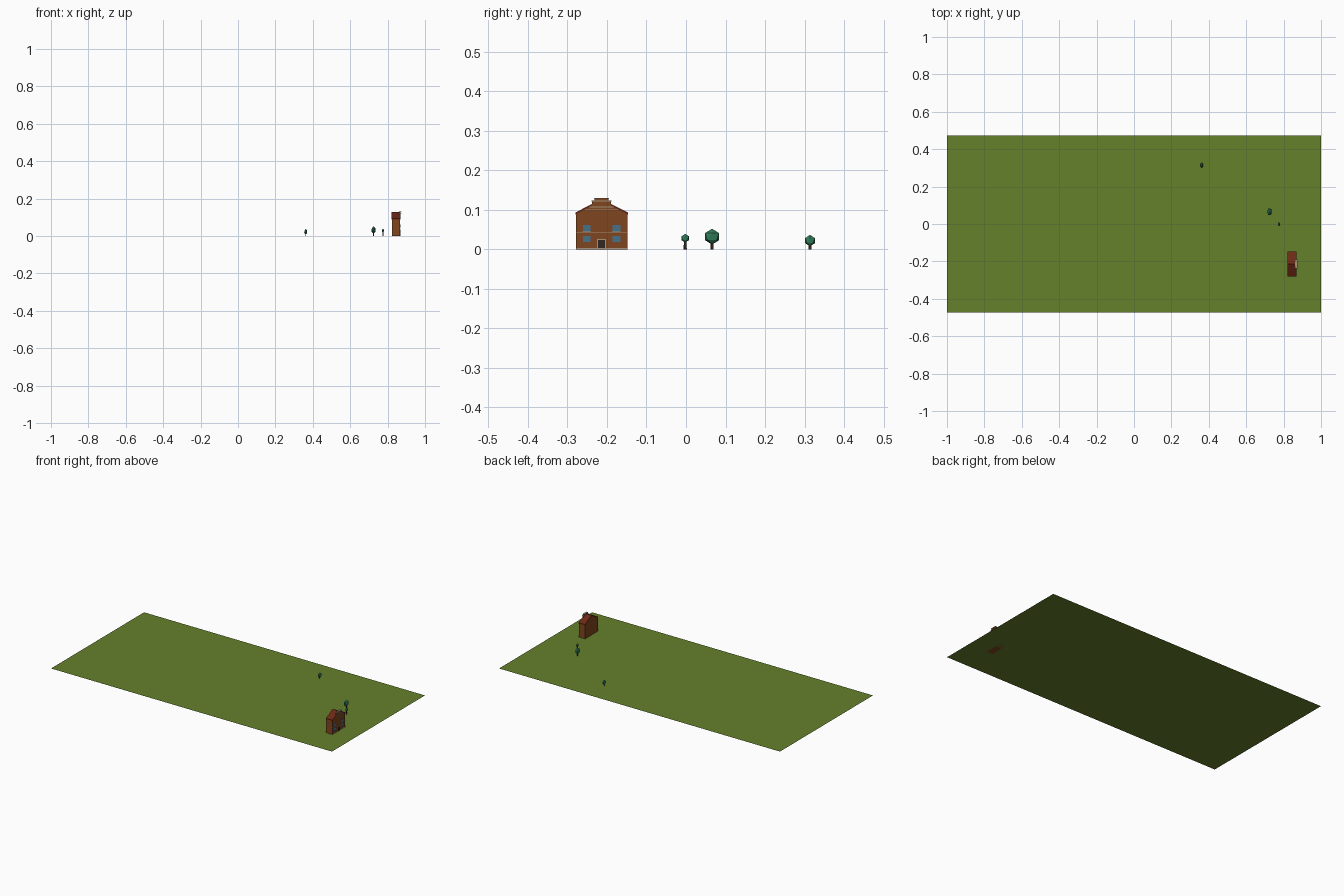
import bpy, bmesh
from mathutils import Matrix

if "Cube" in bpy.data.objects:
    bpy.data.objects.remove(bpy.data.objects["Cube"])


def material(name, r, g, b):
    m = bpy.data.materials.new(name)
    m.diffuse_color = (r, g, b, 1)
    m.use_nodes = True
    m.node_tree.nodes["Principled BSDF"].inputs["Base Color"].default_value = m.diffuse_color
    return m


GRASS = material("grass", 0.13, 0.22, 0.025)
BRICK = material("brick", 0.21, 0.06, 0.014)
ROOF = material("roof_tile", 0.15, 0.022, 0.008)
STONE = material("stone", 0.40, 0.30, 0.19)
GLASS = material("glass", 0.06, 0.17, 0.26)
DARK = material("dark_wood", 0.03, 0.02, 0.015)
LEAF = material("leaf", 0.03, 0.20, 0.10)
BARK = material("bark", 0.07, 0.035, 0.02)


def finish(name, bm, mat):
    bmesh.ops.recalc_face_normals(bm, faces=bm.faces)
    me = bpy.data.meshes.new(name)
    bm.to_mesh(me)
    bm.free()
    me.materials.append(mat)
    ob = bpy.data.objects.new(name, me)
    bpy.context.collection.objects.link(ob)
    return ob


def box(name, x0, x1, y0, y1, z0, z1, mat):
    bm = bmesh.new()
    bmesh.ops.create_cube(bm, size=1, matrix=Matrix.LocRotScale(
        ((x0 + x1) / 2, (y0 + y1) / 2, (z0 + z1) / 2), None,
        (x1 - x0, y1 - y0, z1 - z0)))
    return finish(name, bm, mat)


def prism(name, x0, x1, profile, mat):
    """Extrude a (y, z) profile along x."""
    bm = bmesh.new()
    face = bm.faces.new([bm.verts.new((x0, y, z)) for y, z in profile])
    ext = bmesh.ops.extrude_face_region(bm, geom=[face])
    moved = [v for v in ext["geom"] if isinstance(v, bmesh.types.BMVert)]
    bmesh.ops.translate(bm, verts=moved, vec=(x1 - x0, 0, 0))
    return finish(name, bm, mat)


def tree(name, x, y, zmid, rx, ry, rz):
    bm = bmesh.new()
    bmesh.ops.create_icosphere(bm, subdivisions=1, radius=1,
                               matrix=Matrix.LocRotScale((x, y, zmid), None, (rx, ry, rz)))
    finish(name + "_crown", bm, LEAF)
    bm = bmesh.new()
    bmesh.ops.create_cone(bm, cap_ends=True, segments=6, radius1=1, radius2=0.8, depth=1,
                          matrix=Matrix.LocRotScale((x, y, zmid / 2), None,
                                                    (0.0025, 0.004, zmid)))
    finish(name + "_trunk", bm, BARK)


# Flat lawn
bm = bmesh.new()
bmesh.ops.create_grid(bm, x_segments=1, y_segments=1, size=1,
                      matrix=Matrix.Diagonal((1, 0.473, 1, 1)))
finish("lawn", bm, GRASS)

# House walls with gable ends
C, X0, X1, HALF = -0.2137, 0.823, 0.867, 0.065
prism("house_walls", X0, X1, [(C - HALF, 0), (C + HALF, 0), (C + HALF, 0.089),
                              (C, 0.122), (C - HALF, 0.089)], BRICK)

# Roof slopes
prism("roof", X0 - 0.001, X1 + 0.001,
      [(C - 0.0665, 0.088), (C - 0.0665, 0.093), (C, 0.127), (C + 0.0665, 0.093),
       (C + 0.0665, 0.088), (C, 0.122)], ROOF)

# Stepped facade top with stone caps
for i, (half, z0, z1) in enumerate([(0.024, 0.11, 0.122), (0.018, 0.122, 0.129)]):
    box(f"gable_step_{i}", X1 - 0.005, X1 + 0.003, C - half, C + half, z0, z1, BRICK)
    box(f"gable_cap_{i}", X1 - 0.006, X1 + 0.006, C - half - 0.001, C + half + 0.001,
        z1 - 0.001, z1 + 0.001, STONE)

# Stone string courses
for i, (z, half) in enumerate([(0.002, HALF), (0.042, HALF), (0.101, 0.042), (0.107, 0.03)]):
    box(f"stone_band_{i}", X1 - 0.001, X1 + 0.002, C - half, C + half,
        z - 0.0008, z + 0.0008, STONE)

# Windows, mirrored about the door
for side in (-1, 1):
    for z0, z1 in ((0.045, 0.062), (0.019, 0.034)):
        y = C + side * 0.0375
        box("window", X1 - 0.001, X1 + 0.001, y - 0.010, y + 0.010, z0, z1, GLASS)
        box("window_sill", X1 - 0.001, X1 + 0.002, y - 0.011, y + 0.011,
            z0 - 0.001, z0, STONE)

# Door and surround
box("door_frame", X1 - 0.001, X1 + 0.001, C - 0.011, C + 0.011, 0, 0.026, STONE)
box("door", X1, X1 + 0.002, C - 0.0085, C + 0.0085, 0, 0.023, DARK)

# Trees
tree("large_tree", 0.725, 0.066, 0.032, 0.013, 0.021, 0.020)
tree("slim_tree", 0.775, -0.002, 0.028, 0.006, 0.011, 0.011)
tree("far_tree", 0.362, 0.314, 0.022, 0.009, 0.0145, 0.0145)
